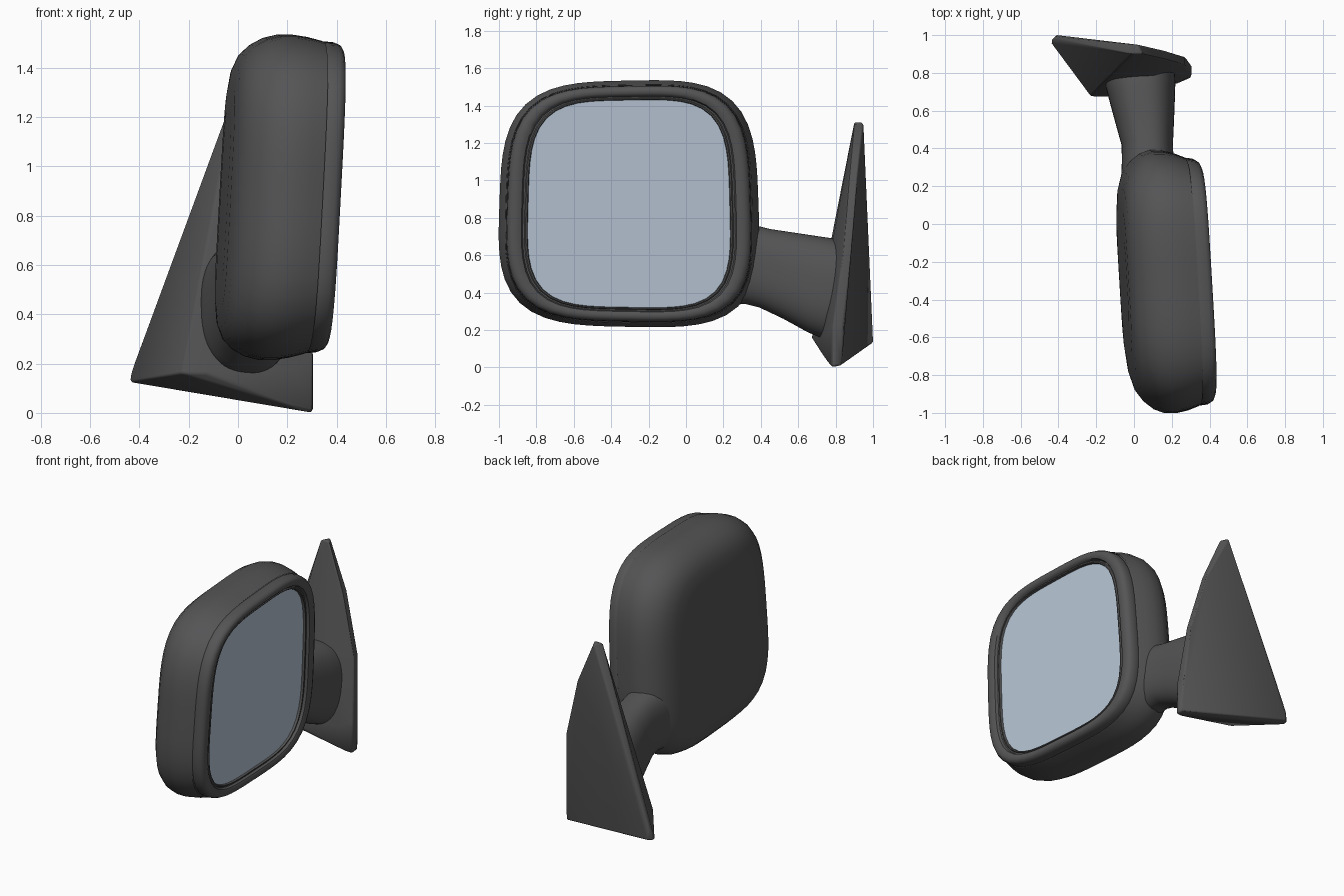
import bpy, bmesh, math
from mathutils import Vector

cube = bpy.data.objects.get("Cube")
if cube:
    bpy.data.objects.remove(cube)


def material(name, color):
    m = bpy.data.materials.new(name)
    m.use_nodes = True
    m.diffuse_color = (*color, 1)
    bsdf = m.node_tree.nodes["Principled BSDF"]
    bsdf.inputs["Base Color"].default_value = (*color, 1)
    bsdf.inputs["Roughness"].default_value = 0.6
    return m


PLASTIC = material("dark grey plastic", (0.09, 0.09, 0.093))
GLASS = material("pale blue glass", (0.47, 0.56, 0.66))
SIDES = 64


def finish(name, bm, mat, angle):
    bmesh.ops.recalc_face_normals(bm, faces=bm.faces)
    mesh = bpy.data.meshes.new(name)
    bm.to_mesh(mesh)
    bm.free()
    obj = bpy.data.objects.new(name, mesh)
    bpy.context.collection.objects.link(obj)
    mesh.materials.append(mat)
    bpy.ops.object.select_all(action="DESELECT")
    bpy.context.view_layer.objects.active = obj
    obj.select_set(True)
    bpy.ops.object.shade_smooth_by_angle(angle=math.radians(angle))
    return obj


def superellipse(a, b, n):
    """Rounded-square outline as (u, v) pairs."""
    for i in range(SIDES):
        t = 2 * math.pi * i / SIDES
        c, s = math.cos(t), math.sin(t)
        r = (abs(c) ** n + abs(s) ** n) ** (-1 / n)
        yield a * r * c, b * r * s


def loft(name, rings, mat, caps=(True, True), angle=40):
    bm = bmesh.new()
    loops = [[bm.verts.new(p) for p in ring] for ring in rings]
    for low, high in zip(loops, loops[1:]):
        for i in range(SIDES):
            j = (i + 1) % SIDES
            bm.faces.new((low[i], low[j], high[j], high[i]))
    for use, loop in zip(caps, (loops[0], loops[-1])):
        if use:
            bm.faces.new(loop)
    return finish(name, bm, mat, angle)


def housing_ring(depth, inset):
    """Outline of the mirror head, on a plane tilted in y and z."""
    ring = []
    n = 3.5 + 3 * inset
    for u, v in superellipse(0.695 - 1.25 * inset, 0.66 - 0.85 * inset, n):
        v += 0.03 * u * v
        u *= 1 - 0.05 * v
        ring.append((depth - 0.06 * u + 0.055 * v, u - 0.305, v + 0.875))
    return ring


# Mirror head: domed shell, then a stepped rim that rolls into the recess
shell = [(-0.058, 0.5), (-0.057, 0.36), (-0.053, 0.25), (-0.04, 0.16), (-0.015, 0.095),
         (0.025, 0.05), (0.075, 0.018), (0.13, 0.002), (0.19, 0.002), (0.25, 0.013), (0.305, 0.03)]
loft("housing", [housing_ring(*p) for p in shell], PLASTIC, (True, False))

rim = [(0.295, 0.031), (0.305, 0.037), (0.315, 0.034), (0.355, 0.038), (0.372, 0.047),
       (0.38, 0.063), (0.38, 0.083), (0.372, 0.098), (0.355, 0.104),
       (0.355, 0.111), (0.362, 0.116), (0.362, 0.122), (0.335, 0.128)]
loft("rim", [housing_ring(*p) for p in rim], PLASTIC, (False, False))

# Reflecting pane
loft("mirror_glass", [housing_ring(0.34, 0.122), housing_ring(0.348, 0.125)], GLASS)


# Support arm, flaring towards the base
def arm_ring(y, x, z, half_x, half_z):
    return [(x + u, y + 0.13 * v, z + v) for u, v in superellipse(half_x, half_z, 2.5)]


arm = [(0.18, 0.07, 0.55, 0.14, 0.23), (0.34, 0.073, 0.55, 0.137, 0.21),
       (0.42, 0.07, 0.53, 0.136, 0.21), (0.55, 0.055, 0.49, 0.157, 0.23),
       (0.68, 0.04, 0.445, 0.177, 0.255), (0.75, 0.032, 0.425, 0.187, 0.265),
       (0.82, 0.03, 0.41, 0.185, 0.26)]
loft("arm", [arm_ring(*p) for p in arm], PLASTIC)

# Triangular base: a curved wedge whose front ridge carries the arm
corners = [(-0.445, 0.965, 0.125), (-0.41, 1.0, 0.13), (-0.42, 0.99, 0.2),
           (0.3, 0.775, 0), (0.305, 0.83, 0.01), (0.305, 0.785, 0.22), (0.305, 0.835, 0.22),
           (0.27, 0.84, 0.62), (0.27, 0.885, 0.62), (0.17, 0.87, 1.0), (0.17, 0.915, 1.0),
           (-0.01, 0.9, 1.31), (0.045, 0.9, 1.31), (0.02, 0.95, 1.31), (-0.17, 0.965, 0.83),
           (-0.23, 0.675, 0.16), (-0.13, 0.672, 0.16), (0.23, 0.745, 0.18), (0.1, 0.785, 0.68)]
bm = bmesh.new()
for c in corners:
    bm.verts.new(Vector(c))
hull = bmesh.ops.convex_hull(bm, input=bm.verts)
bmesh.ops.delete(bm, geom=list({g for g in hull["geom_interior"] + hull["geom_unused"]
                                if isinstance(g, bmesh.types.BMVert)}), context="VERTS")
bmesh.ops.dissolve_limit(bm, angle_limit=math.radians(4), verts=bm.verts, edges=bm.edges)
base = finish("mounting_base", bm, PLASTIC, 50)
bevel = base.modifiers.new("soft edges", "BEVEL")
bevel.width = 0.018
bevel.segments = 3
bevel.limit_method = "ANGLE"
bevel.angle_limit = math.radians(25)
